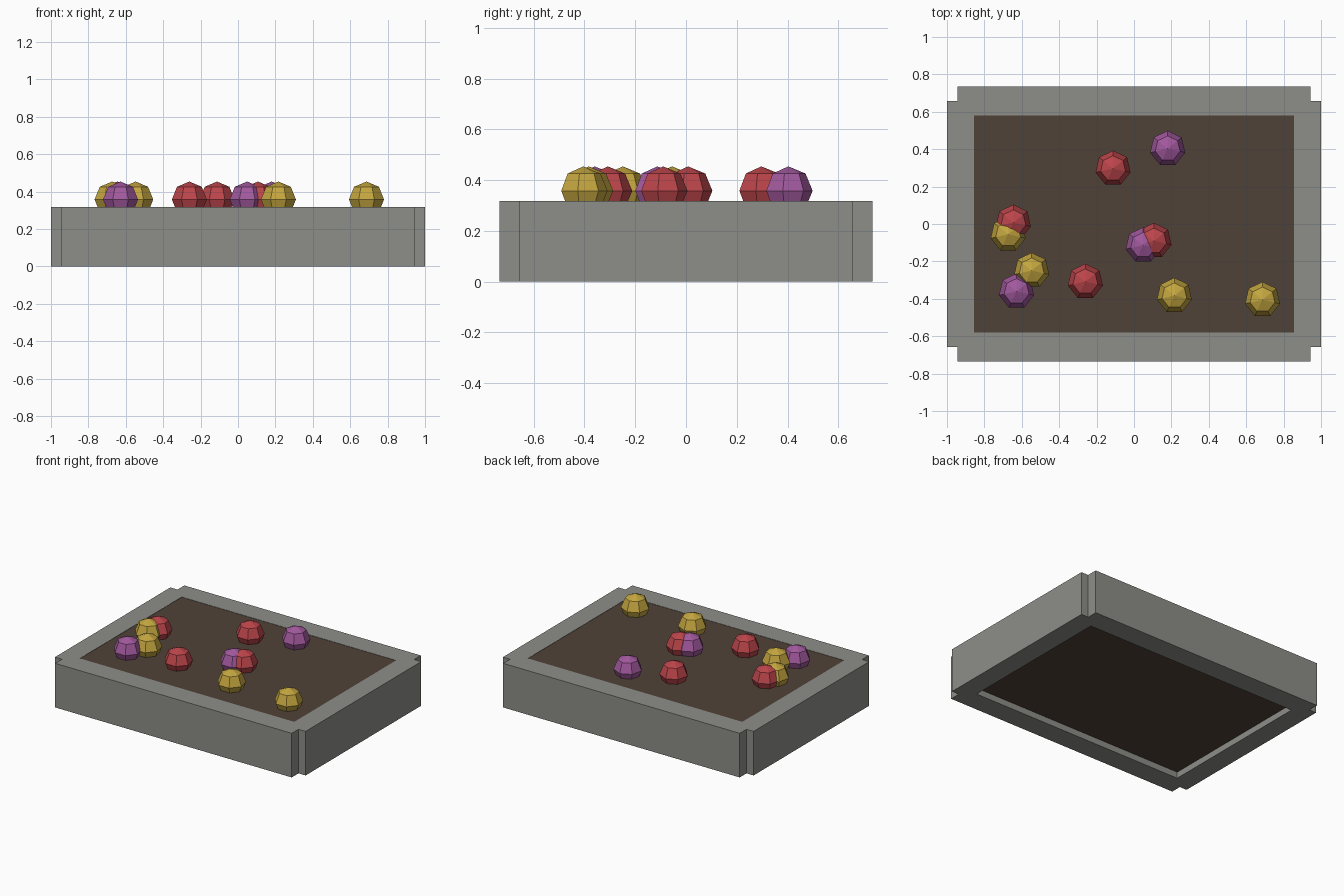
import bpy, bmesh
from math import sin, cos, pi

if "Cube" in bpy.data.objects:
    bpy.data.objects.remove(bpy.data.objects["Cube"])


def material(name, rgb):
    m = bpy.data.materials.new(name)
    m.diffuse_color = (*rgb, 1)
    m.use_nodes = True
    m.node_tree.nodes["Principled BSDF"].inputs["Base Color"].default_value = m.diffuse_color
    return m


def finish(name, bm, mat):
    bmesh.ops.recalc_face_normals(bm, faces=bm.faces[:])
    me = bpy.data.meshes.new(name)
    bm.to_mesh(me)
    bm.free()
    me.materials.append(mat)
    ob = bpy.data.objects.new(name, me)
    bpy.context.collection.objects.link(ob)
    return ob


def box(name, x, y, z, mat):
    bm = bmesh.new()
    bmesh.ops.create_cube(bm, size=1)
    for v in bm.verts:
        v.co = [lo + (c + 0.5) * (hi - lo) for c, (lo, hi) in zip(v.co, (x, y, z))]
    return finish(name, bm, mat)


def flower(name, x, y, mat, r=0.096, z=0.358, sides=7, rings=4):
    # half-circle profile spun into a low-poly ball, half sunk in the soil
    bm = bmesh.new()
    pts = [bm.verts.new((0, r * sin(pi * i / rings), r * cos(pi * i / rings)))
           for i in range(rings + 1)]
    edges = [bm.edges.new(p) for p in zip(pts, pts[1:])]
    bmesh.ops.spin(bm, geom=pts + edges, cent=(0, 0, 0), axis=(0, 0, 1),
                   angle=2 * pi, steps=sides)
    bmesh.ops.remove_doubles(bm, verts=bm.verts[:], dist=1e-4)
    finish(name, bm, mat).location = (x, y, z)


stone = material("stone", (0.27, 0.27, 0.25))
earth = material("earth", (0.08, 0.055, 0.04))
colours = {
    "red": material("red", (0.5, 0.06, 0.07)),
    "yellow": material("yellow", (0.55, 0.38, 0.05)),
    "purple": material("purple", (0.36, 0.10, 0.34)),
}

# stone walls, with notched outer corners
H = 0.318
box("front_wall", (-0.943, 0.943), (-0.735, -0.58), (0, H), stone)
box("back_wall", (-0.943, 0.943), (0.58, 0.735), (0, H), stone)
box("left_wall", (-1, -0.855), (-0.658, 0.658), (0, H), stone)
box("right_wall", (0.855, 1), (-0.658, 0.658), (0, H), stone)

# soil, almost flush with the rim and recessed underneath
box("soil", (-0.855, 0.855), (-0.58, 0.58), (0.045, H - 0.002), earth)

# scattered flower heads
spots = {
    "red": [(-0.112, 0.297), (-0.645, 0.008), (-0.26, -0.308), (0.107, -0.09)],
    "yellow": [(-0.673, -0.055), (-0.547, -0.249), (0.216, -0.383), (0.687, -0.405)],
    "purple": [(0.18, 0.403), (-0.628, -0.36), (0.049, -0.113)],
}
for colour, places in spots.items():
    for i, (x, y) in enumerate(places, 1):
        flower(f"{colour}_flower_{i}", x, y, colours[colour])
